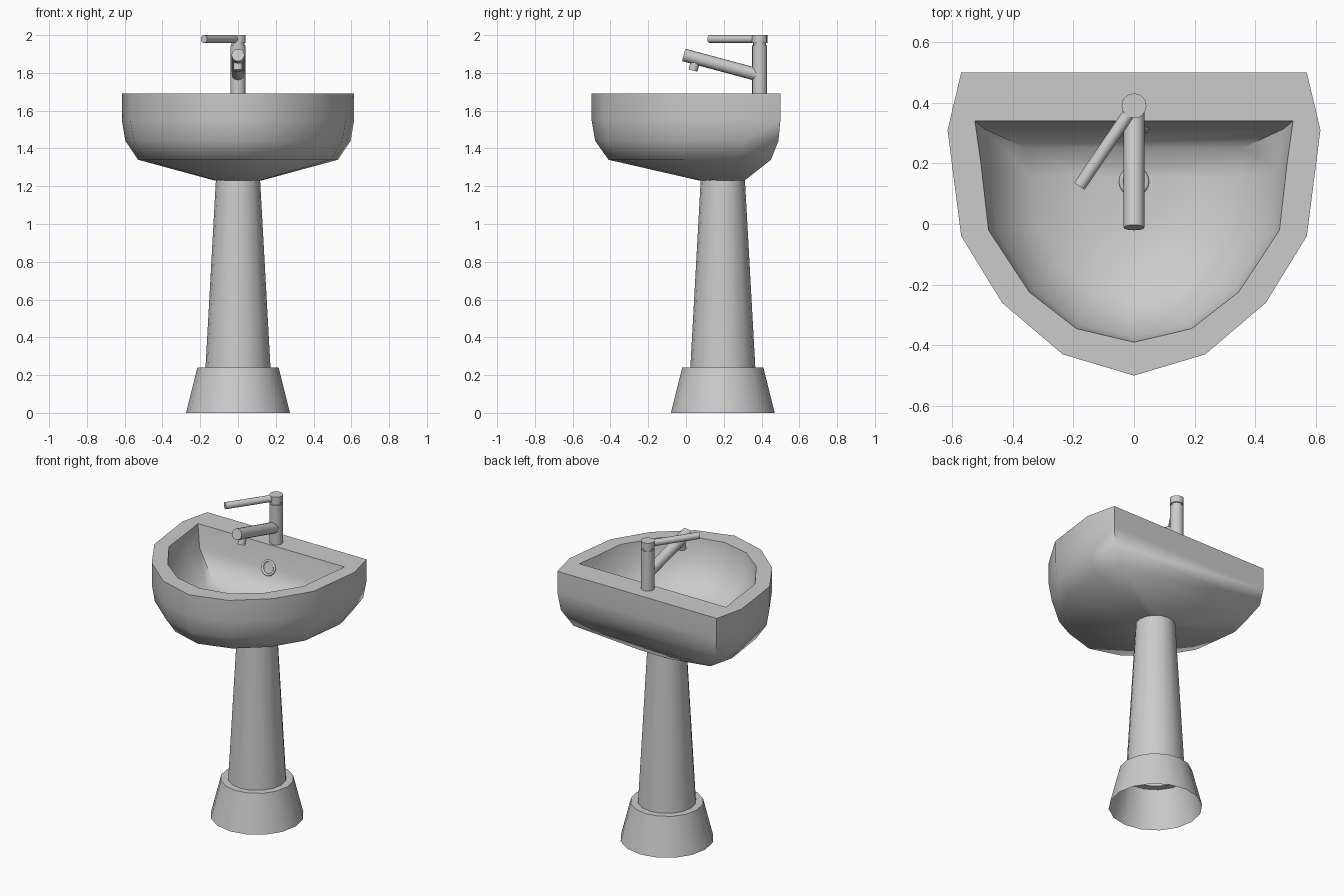
import bpy, bmesh, math
from mathutils import Vector

if "Cube" in bpy.data.objects:
    bpy.data.objects.remove(bpy.data.objects["Cube"])


def finish(name, bm, angle):
    bmesh.ops.recalc_face_normals(bm, faces=bm.faces)
    me = bpy.data.meshes.new(name)
    bm.to_mesh(me)
    bm.free()
    ob = bpy.data.objects.new(name, me)
    bpy.context.collection.objects.link(ob)
    bpy.ops.object.select_all(action='DESELECT')
    ob.select_set(True)
    bpy.context.view_layer.objects.active = ob
    bpy.ops.object.shade_smooth_by_angle(angle=math.radians(angle))
    return ob


def loft(name, rings, angle, cap_start=False, cap_end=False):
    bm = bmesh.new()
    loops = [[bm.verts.new(p) for p in r] for r in rings]
    n = len(loops[0])
    for a, b in zip(loops, loops[1:]):
        for i in range(n):
            j = (i + 1) % n
            bm.faces.new((a[i], a[j], b[j], b[i]))
    if cap_start:
        bm.faces.new(loops[0])
    if cap_end:
        bm.faces.new(loops[-1])
    return finish(name, bm, angle)


def lathe(name, y, profile, n=16):
    rings = [[(r * math.cos(2 * math.pi * i / n), y + r * math.sin(2 * math.pi * i / n), z)
              for i in range(n)] for r, z in profile]
    return loft(name, rings, 40)


def rod(name, a, b, r, n=16):
    a, b = Vector(a), Vector(b)
    q = Vector((0, 0, 1)).rotation_difference(b - a)
    circle = [q @ Vector((r * math.cos(2 * math.pi * i / n), r * math.sin(2 * math.pi * i / n), 0))
              for i in range(n)]
    return loft(name, [[a + p for p in circle], [b + p for p in circle]], 40, True, True)


def ring(name, loc, tilt):
    bpy.ops.mesh.primitive_torus_add(location=loc, rotation=(math.radians(tilt), 0, 0),
                                     major_radius=0.042, minor_radius=0.008,
                                     major_segments=20, minor_segments=8)
    bpy.context.object.name = name
    bpy.ops.object.shade_smooth()


def outline(half, z, sx=1, sy=1, cy=0):
    # mirror the half outline, then scale it about (0, cy)
    full = half + [(-x, y) for x, y in reversed(half[1:])]
    return [(x * sx, cy + (y - cy) * sy, z) for x, y in full]


# basin: outer shell, rim and bowl as one lofted surface
OUT = [(0, -.5), (.235, -.43), (.435, -.26), (.57, -.04), (.615, .31), (.57, .5)]
INN = [(0, -.39), (.19, -.345), (.345, -.225), (.48, -.02), (.505, .2), (.525, .34)]
loft("basin", [
    outline(OUT, 1.23, .2, .24, .25),
    outline(OUT, 1.34, .86, .86, .14),
    outline(OUT, 1.44, .97, .97, .14),
    outline(OUT, 1.55),
    outline(OUT, 1.69),
    outline(INN, 1.69),
    outline(INN, 1.55, .94, .94, -.1),
    outline(INN, 1.40, .68, .68, .06),
    outline(INN, 1.36, .25, .25, .14),
], 75, True, True)

# drain and overflow rings
ring("drain_ring", (0, .14, 1.362), 0)
ring("overflow_ring", (0, .312, 1.555), 72)

# hollow pedestal: flared foot and tapered column
lathe("pedestal", .195, [(.275, 0), (.215, .24), (.172, .24), (.117, 1.235)])

# tap
rod("tap_body", (0, .39, 1.69), (0, .39, 1.945), .04)
rod("tap_neck", (0, .39, 1.94), (0, .39, 1.965), .034)
rod("tap_cap", (0, .39, 1.957), (0, .39, 2.0), .041)
rod("tap_handle", (0, .39, 1.979), (-.18, .125, 1.979), .021)
rod("tap_spout", (0, .38, 1.79), (0, -.012, 1.895), .034)
rod("tap_nozzle", (0, .052, 1.87), (0, .037, 1.812), .024)
